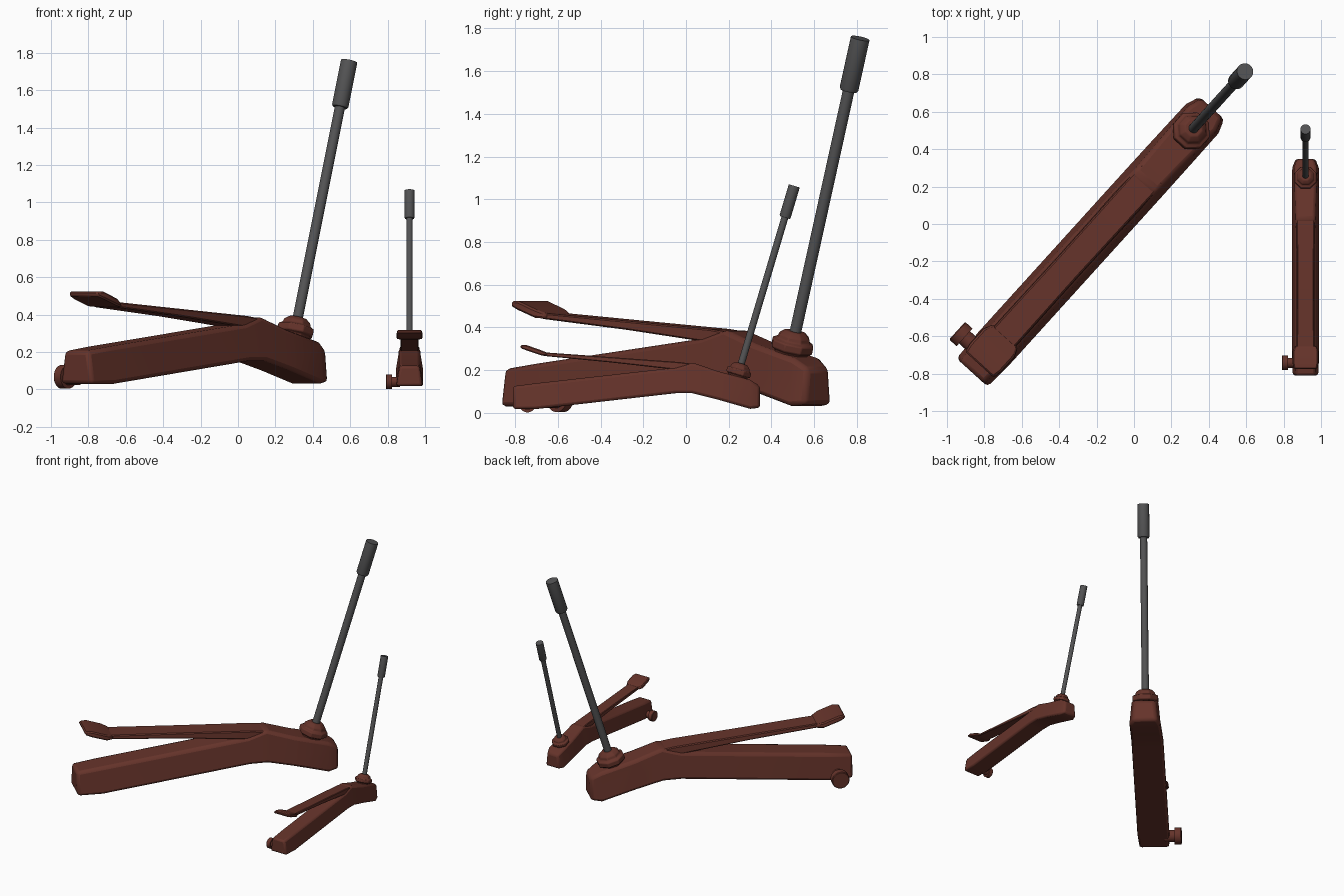
import bpy, bmesh, math
from mathutils import Matrix, Vector

cube = bpy.data.objects.get("Cube")
if cube:
    bpy.data.objects.remove(cube, do_unlink=True)


def material(name, rgb):
    m = bpy.data.materials.new(name)
    m.use_nodes = True
    m.diffuse_color = (*rgb, 1)
    m.node_tree.nodes["Principled BSDF"].inputs["Base Color"].default_value = (*rgb, 1)
    return m


BROWN = material("red brown", (0.13, 0.033, 0.023))
GREY = material("dark grey", (0.088, 0.088, 0.09))


def finish(name, bm, mat, place, bevel=0, segments=2):
    bmesh.ops.recalc_face_normals(bm, faces=bm.faces)
    mesh = bpy.data.meshes.new(name)
    bm.to_mesh(mesh)
    bm.free()
    mesh.materials.append(mat)
    ob = bpy.data.objects.new(name, mesh)
    bpy.context.collection.objects.link(ob)
    ob.matrix_world = place
    if bevel:
        mod = ob.modifiers.new("soft edges", "BEVEL")
        mod.width, mod.segments = bevel, segments
        mod.limit_method, mod.angle_limit = "ANGLE", math.radians(25)
    bpy.ops.object.select_all(action="DESELECT")
    ob.select_set(True)
    bpy.context.view_layer.objects.active = ob
    bpy.ops.object.shade_smooth_by_angle(angle=math.radians(30))
    return ob


def loft(name, sections, place, bevel, segments=2):
    """Sections along y: (y, bottom z, top z, bottom half width, top half width)."""
    bm = bmesh.new()
    rings = [[bm.verts.new(p) for p in ((-wb, y, zb), (wb, y, zb), (wt, y, zt), (-wt, y, zt))]
             for y, zb, zt, wb, wt in sections]
    for a, b in zip(rings, rings[1:]):
        for i in range(4):
            j = (i + 1) % 4
            bm.faces.new((a[i], a[j], b[j], b[i]))
    bm.faces.new(rings[0])
    bm.faces.new(rings[-1])
    return finish(name, bm, BROWN, place, bevel, segments)


def turned(name, start, end, profile, sides, mat, place, bevel=0):
    """Stack of rings (fraction, radius) along the line from start to end."""
    start, end = Vector(start), Vector(end)
    spin = (end - start).to_track_quat("Z", "Y")
    bm = bmesh.new()
    rings = []
    for t, r in profile:
        ring = []
        for i in range(sides):
            a = math.tau * (i + 0.5) / sides
            ring.append(bm.verts.new(start.lerp(end, t) + spin @ Vector((r * math.cos(a), r * math.sin(a), 0))))
        rings.append(ring)
    for a, b in zip(rings, rings[1:]):
        for i in range(sides):
            j = (i + 1) % sides
            bm.faces.new((a[i], a[j], b[j], b[i]))
    bm.faces.new(rings[0])
    bm.faces.new(rings[-1])
    return finish(name, bm, mat, place, bevel)


def lever(prefix, place):
    # Bent main body
    loft(prefix + "_body", [
        (-0.81, 0.018, 0.125, 0.07, 0.052),
        (-0.70, 0.018, 0.139, 0.075, 0.055),
        (-0.05, 0.092, 0.212, 0.075, 0.055),
        (0.03, 0.092, 0.236, 0.075, 0.05),
        (0.15, 0.062, 0.195, 0.074, 0.055),
        (0.30, 0.019, 0.155, 0.072, 0.06),
        (0.347, 0.024, 0.125, 0.055, 0.045)], place, 0.013)

    # Raised handle bar and its wide end pad
    loft(prefix + "_handle_bar", [
        (-0.67, 0.267, 0.284, 0.05, 0.046),
        (-0.35, 0.236, 0.261, 0.048, 0.044),
        (-0.03, 0.200, 0.238, 0.05, 0.046),
        (0.06, 0.190, 0.226, 0.05, 0.046)], place, 0.004, 1)
    loft(prefix + "_handle_pad", [
        (-0.775, 0.303, 0.318, 0.064, 0.06),
        (-0.745, 0.292, 0.317, 0.07, 0.066),
        (-0.68, 0.270, 0.294, 0.07, 0.066),
        (-0.65, 0.267, 0.282, 0.056, 0.052)], place, 0.005, 1)

    # Stepped collar under the rod
    foot, top = Vector((0, 0.235, 0.15)), Vector((0, 0.507, 1.063))
    axis = (top - foot).normalized()
    turned(prefix + "_collar", foot, foot + axis * 0.085,
           [(0, 0.05), (0.3, 0.05), (0.38, 0.063), (0.62, 0.063), (0.7, 0.05), (0.85, 0.046), (1, 0.03)],
           8, BROWN, place, 0.003)

    # Rod and grip
    turned(prefix + "_rod", foot, top, [(0, 0.0165), (0.9, 0.0165)], 20, GREY, place)
    turned(prefix + "_grip", top - axis * 0.155, top, [(0, 0.024), (0.04, 0.027), (1, 0.027)], 24, GREY, place)

    # Side knob with short shaft
    turned(prefix + "_knob", (-0.05, -0.742, 0.041), (-0.127, -0.742, 0.041),
           [(0, 0.027), (0.58, 0.027), (0.58, 0.039), (0.96, 0.039), (1, 0.036)], 20, BROWN, place)


lever("large", Matrix.Translation((0.032, 0.196, 0))
      @ Matrix.Rotation(math.radians(-42.2), 4, "Z") @ Matrix.Scale(1.65, 4))
lever("small", Matrix.Translation((0.917, 0, 0)))
